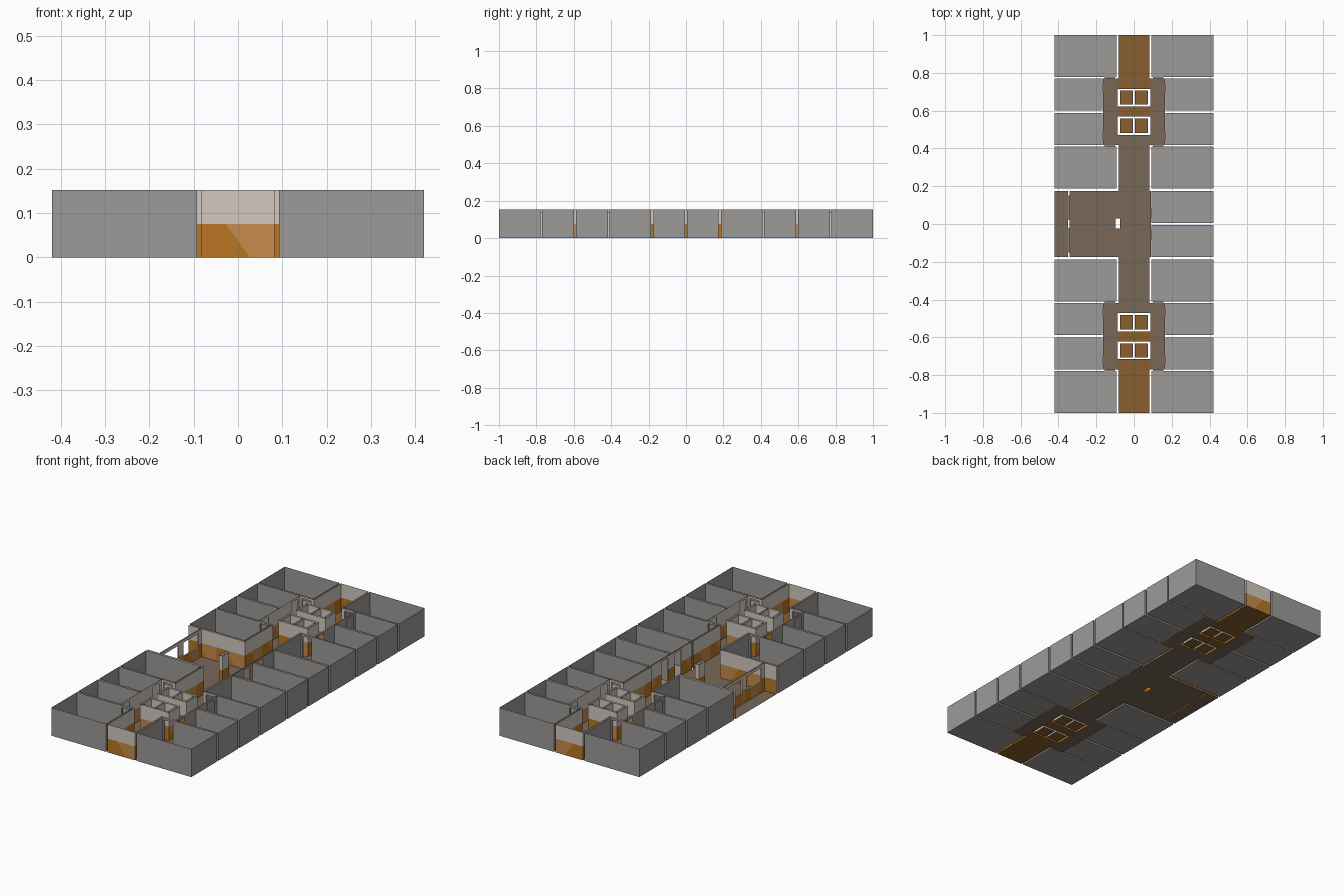
import bpy, bmesh
from mathutils import Vector

if "Cube" in bpy.data.objects:
    bpy.data.objects.remove(bpy.data.objects["Cube"])

H, BAND, DOOR = 0.152, 0.075, 0.14      # wall height, painted band, door height


def srgb(r, g, b):
    f = lambda c: c / 12.92 if c <= 0.04045 else ((c + 0.055) / 1.055) ** 2.4
    return tuple(f(c / 255) for c in (r, g, b)) + (1.0,)


PALETTE = {
    "room_grey": srgb(157, 155, 152), "wall_beige": srgb(211, 201, 192),
    "band_orange": srgb(184, 118, 34), "band_tan": srgb(198, 139, 76),
    "floor_taupe": srgb(120, 104, 88), "floor_brown": srgb(136, 96, 48),
}
MATS = {}
for key, col in PALETTE.items():
    MATS[key] = bpy.data.materials.new(key)
    MATS[key].diffuse_color = col
NAMES = list(PALETTE)


class Part:
    """Collects flat faces and turns them into one object."""

    def __init__(self, name):
        self.name, self.bm = name, bmesh.new()

    def face(self, pts, mat):
        f = self.bm.faces.new([self.bm.verts.new(p) for p in pts])
        f.material_index = NAMES.index(mat)

    def floor(self, x0, x1, y0, y1, mat, z=0.0):
        x0, x1 = sorted((x0, x1))
        y0, y1 = sorted((y0, y1))
        self.face([(x0, y0, z), (x1, y0, z), (x1, y1, z), (x0, y1, z)], mat)

    def wall(self, a, b, holes=(), mat=None, z0=0.0, z1=H):
        """Upright sheet from a to b. holes are (from, to, low, high).
        Without mat it is beige with a two-tone painted band."""
        a, b = Vector(a), Vector(b)
        length = (b - a).length
        d = (b - a) / length
        us, zs = {0.0, length}, {z0, z1}
        if mat is None:
            zs.add(BAND)
            n = max(1, round(length / 0.054))
            us |= {length * i / n for i in range(n)}
        for h in holes:
            us |= {h[0], h[1]}
            zs |= {h[2], h[3]}
        us, zs = sorted(us), sorted(zs)
        P = lambda u, z: (a.x + d.x * u, a.y + d.y * u, z)
        for k, (u0, u1) in enumerate(zip(us, us[1:])):
            if u1 - u0 < 1e-5:
                continue
            for lo, hi in zip(zs, zs[1:]):
                uc, zc = (u0 + u1) / 2, (lo + hi) / 2
                if any(h[0] < uc < h[1] and h[2] < zc < h[3] for h in holes):
                    continue
                quad = [P(u0, lo), P(u1, lo), P(u1, hi), P(u0, hi)]
                if mat or zc > BAND:
                    self.face(quad, mat or "wall_beige")
                elif k % 3 == 1:
                    self.face([quad[0], quad[1], quad[3]], "band_orange")
                    self.face(quad[1:], "band_tan")
                else:
                    self.face(quad, "band_orange" if k % 3 == 0 else "band_tan")

    def frame(self, x0, x1, y0, y1, along_x):
        """Door lining bridging the gap between two wall sheets."""
        self.floor(x0, x1, y0, y1, "floor_taupe")
        self.floor(x0, x1, y0, y1, "wall_beige", DOOR)
        if along_x:
            ends = [((x, y0), (x, y1)) for x in (x0, x1)]
        else:
            ends = [((x0, y), (x1, y)) for y in (y0, y1)]
        for a, b in ends:
            self.wall(a, b, (), "wall_beige", 0, DOOR)

    def done(self):
        bmesh.ops.remove_doubles(self.bm, verts=self.bm.verts, dist=1e-5)
        me = bpy.data.meshes.new(self.name)
        self.bm.to_mesh(me)
        self.bm.free()
        for m in NAMES:
            me.materials.append(MATS[m])
        bpy.context.collection.objects.link(bpy.data.objects.new(self.name, me))


XO, XC, XR = 0.42, 0.082, 0.092         # outer wall, corridor wall, room wall
WX, W0, W1 = 0.165, 0.418, 0.769        # lift hall half width and y range
RWX = 0.167
D0, D1 = 0.10, 0.155                    # hall end doors in x
SIDE_DOORS = [(0.44, 0.495), (0.695, 0.75)]
MID_X, MID_DOOR = 0.087, (0.03, 0.085)


def room(name, m, s, xi, y0, y1, side=None, door=None):
    """Open-topped grey box. side is the wall holding the door."""
    p = Part(name)
    p.floor(m * xi, m * XO, s * y0, s * y1, "room_grey")
    o = {"inner": y0, "low": xi, "high": xi}
    hole = lambda k: [(door[0] - o[k], door[1] - o[k], 0, DOOR)] if side == k else []
    g = "room_grey"
    p.wall((m * xi, s * y0), (m * xi, s * y1), hole("inner"), g)
    p.wall((m * xi, s * y0), (m * XO, s * y0), hole("low"), g)
    p.wall((m * xi, s * y1), (m * XO, s * y1), hole("high"), g)
    p.wall((m * XO, s * y0), (m * XO, s * y1), (), g)
    p.done()


# Rooms along both sides
for s, sn in ((-1, "front"), (1, "back")):
    for m, mn in ((-1, "left"), (1, "right")):
        tag = f"{sn}_{mn}"
        room("end_room_" + tag, m, s, XR, 0.779, 1.0, "low", (D0, D1))
        room("hall_room_outer_" + tag, m, s, RWX, 0.6, 0.769, "inner", SIDE_DOORS[1])
        room("hall_room_inner_" + tag, m, s, RWX, 0.418, 0.588, "inner", SIDE_DOORS[0])
        room("middle_room_" + tag, m, s, XR, 0.187, 0.409, "high", (D0, D1))
    room("lobby_room_" + sn, 1, s, XR, 0.006, 0.175, "inner", MID_DOOR)

# Corridors, lift halls and lifts
for s, sn in ((-1, "front"), (1, "back")):
    fl = Part("corridor_floor_" + sn)
    fl.floor(-XC, XC, s * 0.175, s * W0, "floor_taupe")
    fl.floor(-0.088, 0.088, s * W0, s * 0.472, "floor_taupe")
    fl.floor(-0.088, 0.088, s * 0.568, s * 0.622, "floor_brown")
    fl.floor(-0.088, 0.088, s * 0.716, s * W1, "floor_brown")
    fl.floor(-XC, XC, s * W1, s * 1.0, "floor_brown")
    for m in (-1, 1):
        fl.floor(m * 0.088, m * WX, s * W0, s * W1, "floor_taupe")
    fl.done()

    w = Part("corridor_walls_" + sn)
    fr = Part("door_frames_" + sn)
    w.wall((-XC, s), (XC, s))
    for m in (-1, 1):
        w.wall((m * XC, s * W1), (m * XC, s))
        w.wall((m * XC, s * 0.175), (m * XC, s * W0))
        for y, y2 in ((W0, 0.409), (W1, 0.779)):
            w.wall((m * XC, s * y), (m * WX, s * y), [(D0 - XC, D1 - XC, 0, DOOR)])
            fr.frame(m * D0, m * D1, s * y, s * y2, True)
        w.wall((m * WX, s * W0), (m * WX, s * W1),
               [(a - W0, b - W0, 0, DOOR) for a, b in SIDE_DOORS])
        for a, b in SIDE_DOORS:
            fr.frame(m * WX, m * RWX, s * a, s * b, False)
    # lobby side wall and door to the room opposite
    w.wall((-XO, s * 0.175), (-XC, s * 0.175))
    w.wall((MID_X, 0), (MID_X, s * 0.175), [(*MID_DOOR, 0, DOOR)])
    fr.frame(MID_X, XR, s * MID_DOOR[0], s * MID_DOOR[1], False)
    w.done()
    fr.done()

    # Two lift blocks, each with two shafts
    for n, (y0, y1) in enumerate(((0.472, 0.568), (0.622, 0.716))):
        c = Part(f"lift_block_{sn}_{n + 1}")
        boxes = [(-0.088, 0.088, y0, y1)]
        for x0, x1 in ((-0.075, -0.005), (0.005, 0.075)):
            c.floor(x0, x1, s * (y0 + 0.01), s * (y1 - 0.01), "floor_brown")
            boxes.append((x0, x1, y0 + 0.01, y1 - 0.01))
        for i, (x0, x1, a, b) in enumerate(boxes):
            k = [(x0, s * a), (x1, s * a), (x1, s * b), (x0, s * b)]
            for j in range(4):
                c.wall(k[j], k[(j + 1) % 4], (), "wall_beige" if i else None)
        c.done()

# Lobby floor around the column and window wall
lobby = Part("lobby_floor")
lobby.floor(-XO, -0.349, -0.175, 0.175, "floor_taupe")
lobby.floor(-0.342, -0.097, -0.175, 0.175, "floor_taupe")
lobby.floor(-0.075, 0.09, -0.175, 0.175, "floor_taupe")
lobby.floor(-0.097, -0.075, -0.175, -0.025, "floor_taupe")
lobby.floor(-0.097, -0.075, 0.028, 0.175, "floor_taupe")
lobby.done()

# Column
col = Part("lobby_column")
ring = [(-0.097, -0.025), (-0.075, -0.025), (-0.075, 0.028), (-0.097, 0.028)]
for j in range(4):
    col.wall(ring[j], ring[(j + 1) % 4])
col.done()

# Window wall: two sheets with linings around two openings
win = Part("lobby_window_wall")
spans = [(0.025, 0.155), (0.195, 0.325)]
for x in (-0.349, -0.342):
    win.wall((x, -0.175), (x, 0.175), [(a, b, 0.06, 0.135) for a, b in spans])
for a, b in spans:
    for z in (0.06, 0.135):
        win.floor(-0.349, -0.342, a - 0.175, b - 0.175, "wall_beige", z)
    for y in (a - 0.175, b - 0.175):
        win.wall((-0.349, y), (-0.342, y), (), "wall_beige", 0.06, 0.135)
win.done()

for m in bpy.data.materials:
    if m.users and not m.is_grease_pencil:
        m.use_nodes = True
        m.node_tree.nodes["Principled BSDF"].inputs["Base Color"].default_value = m.diffuse_color
